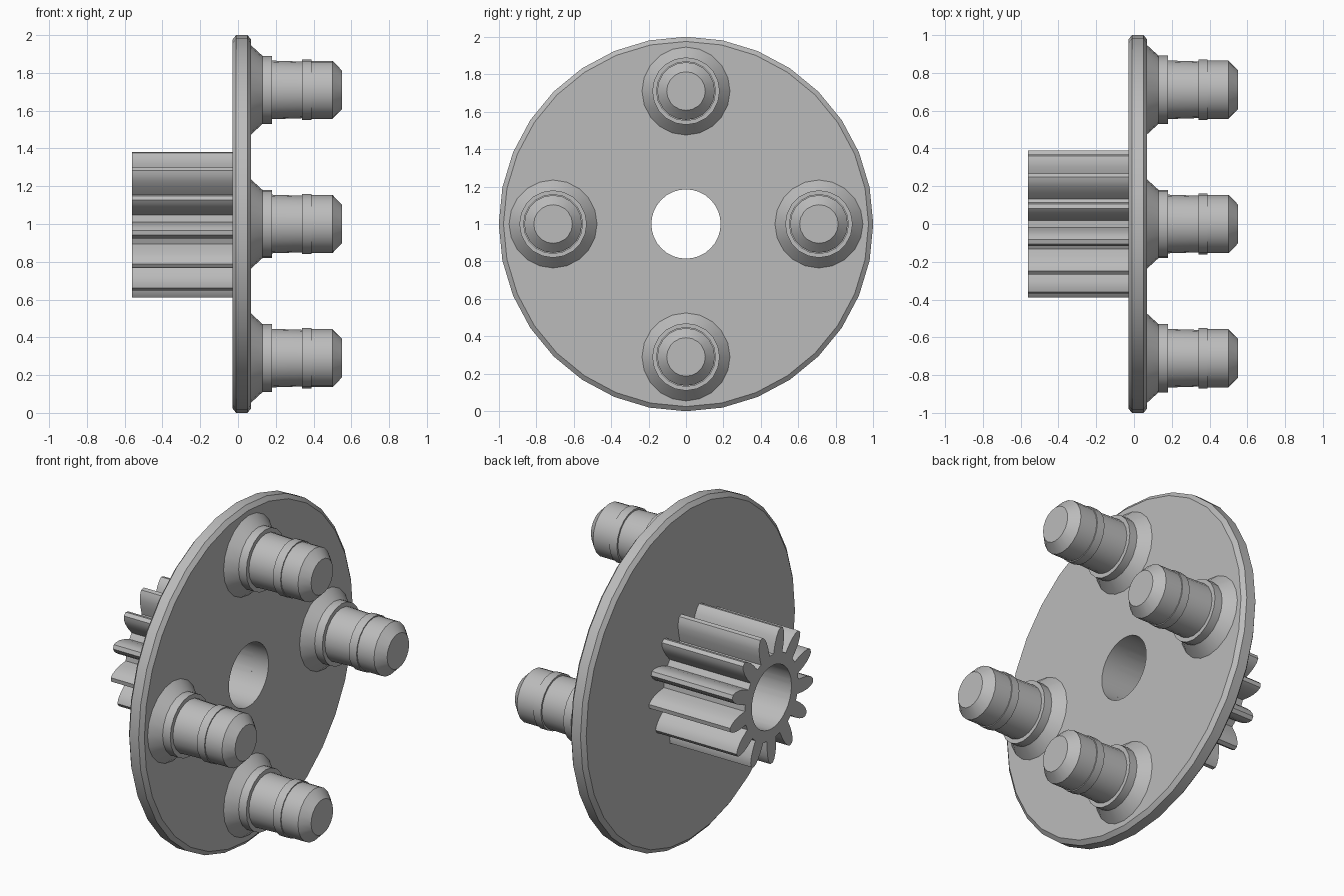
import bpy, bmesh, math
from math import cos, sin, pi, tau

if "Cube" in bpy.data.objects:
    bpy.data.objects.remove(bpy.data.objects["Cube"], do_unlink=True)

# Single plain plastic colour
GREY = (0.5, 0.5, 0.5, 1)
grey = bpy.data.materials.new("light grey plastic")
grey.use_nodes = True
grey.diffuse_color = GREY
grey.node_tree.nodes["Principled BSDF"].inputs["Base Color"].default_value = GREY

AXLE_Z = 1.0
BORE = 0.185


def circle(x, r, n):
    """Ring of points around the x axis."""
    return [(x, r * cos(tau * i / n), r * sin(tau * i / n)) for i in range(n)]


def skin(name, rings, closed, y=0.0, z=0.0):
    """Bridge equal-length rings into a solid; closed joins last to first."""
    bm = bmesh.new()
    loops = [[bm.verts.new(p) for p in ring] for ring in rings]
    pairs = list(zip(loops, loops[1:] + loops[:1]))
    for a, b in pairs if closed else pairs[:-1]:
        for i in range(len(a)):
            bm.faces.new((a[i - 1], a[i], b[i], b[i - 1]))
    if not closed:
        bm.faces.new(loops[0])
        bm.faces.new(loops[-1])
    bmesh.ops.recalc_face_normals(bm, faces=bm.faces)
    mesh = bpy.data.meshes.new(name)
    bm.to_mesh(mesh)
    bm.free()
    mesh.materials.append(grey)
    obj = bpy.data.objects.new(name, mesh)
    obj.location = (0, y, AXLE_Z + z)
    bpy.context.collection.objects.link(obj)
    bpy.ops.object.select_all(action="DESELECT")
    obj.select_set(True)
    bpy.context.view_layer.objects.active = obj
    bpy.ops.object.shade_smooth_by_angle(angle=math.radians(30))
    return obj


# Chamfered disc with a centre bore
disc_profile = [(-0.03, BORE), (-0.03, 0.975), (-0.01, 1.0),
                (0.05, 1.0), (0.07, 0.975), (0.07, BORE)]
skin("disc", [circle(x, r, 32) for x, r in disc_profile], True)

# Four pegs: flared base, collar, shaft with raised band, chamfered tip
peg_profile = [(0.06, 0.235), (0.07, 0.235), (0.13, 0.18), (0.18, 0.18),
               (0.18, 0.155), (0.34, 0.15), (0.34, 0.16), (0.39, 0.16),
               (0.39, 0.154), (0.50, 0.154), (0.55, 0.103)]
for k, side in enumerate(("back", "top", "front", "bottom")):
    a = k * pi / 2
    skin("peg_" + side, [circle(x, r, 20) for x, r in peg_profile], False,
         0.71 * cos(a), 0.71 * sin(a))

# Pinion: 13 curved teeth around the bore, one pointing to the front
TEETH = 13
flank = [(0.25, 0.042), (0.30, 0.042), (0.34, 0.037), (0.37, 0.027), (0.39, 0.012)]
tooth = [(r, -w / r) for r, w in flank] + [(r, w / r) for r, w in reversed(flank)]
outline = [(r, a + tau * k / TEETH - pi / 2) for k in range(TEETH) for r, a in tooth]


def gear_ring(x, bore):
    return [(x, (BORE if bore else r) * cos(a), (BORE if bore else r) * sin(a))
            for r, a in outline]


BACK, FRONT = -0.56, -0.03
skin("pinion_gear", [gear_ring(BACK, True), gear_ring(BACK, False),
                     gear_ring(FRONT, False), gear_ring(FRONT, True)], True)
